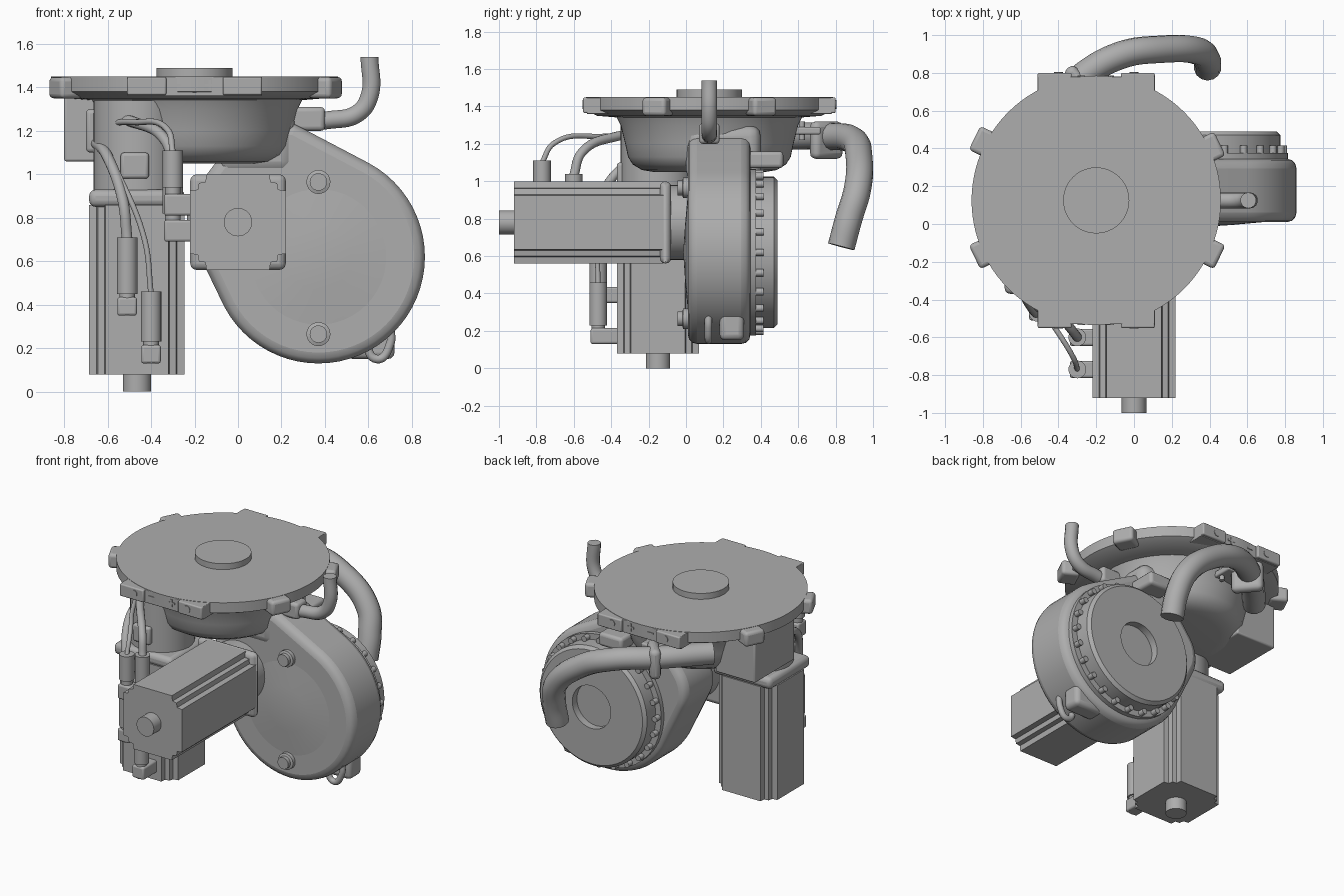
import bpy, bmesh, math
from mathutils import Vector, Matrix
from mathutils.geometry import convex_hull_2d

cube = bpy.data.objects.get("Cube")
if cube:
    bpy.data.objects.remove(cube)

grey = bpy.data.materials.new("machine_grey")
grey.use_nodes = True
GREY = (0.42, 0.42, 0.42, 1)
grey.diffuse_color = GREY
grey.node_tree.nodes["Principled BSDF"].inputs["Base Color"].default_value = GREY


def finish(name, bm, bevel=0, segs=3):
    bmesh.ops.recalc_face_normals(bm, faces=bm.faces)
    me = bpy.data.meshes.new(name)
    bm.to_mesh(me)
    bm.free()
    me.materials.append(grey)
    ob = bpy.data.objects.new(name, me)
    bpy.context.collection.objects.link(ob)
    if bevel:
        m = ob.modifiers.new("edge", "BEVEL")
        m.width, m.segments, m.limit_method = bevel, segs, "ANGLE"
        m.angle_limit = math.radians(40)
    return ob


def box(name, lo, hi, bevel=0, turn=0):
    lo, hi = Vector(lo), Vector(hi)
    bm = bmesh.new()
    m = Matrix.Translation((lo + hi) / 2) @ Matrix.Rotation(turn, 4, "Z") @ Matrix.Diagonal((hi - lo).to_4d())
    m[3][3] = 1
    bmesh.ops.create_cube(bm, size=1, matrix=m)
    return finish(name, bm, bevel)


def prism(name, pts, axis, a, b, bevel=0):
    """Extrude a 2D outline: axis Y takes (x, z), axis Z takes (x, y)."""
    bm = bmesh.new()
    place = (lambda p, t: (p[0], t, p[1])) if axis == "Y" else (lambda p, t: (p[0], p[1], t))
    f = bm.faces.new([bm.verts.new(place(p, a)) for p in pts])
    ext = bmesh.ops.extrude_face_region(bm, geom=[f])
    step = Vector(place((0, 0), b - a))
    bmesh.ops.translate(bm, vec=step, verts=[v for v in ext["geom"] if isinstance(v, bmesh.types.BMVert)])
    return finish(name, bm, bevel)


def lathe(name, profile, centre, axis="Z", steps=48):
    """Spin (radius, height) points about an axis through centre."""
    bm = bmesh.new()
    vs = [bm.verts.new((r, 0, h)) for r, h in profile]
    es = [bm.edges.new(p) for p in zip(vs, vs[1:])]
    bmesh.ops.spin(bm, geom=vs + es, cent=(0, 0, 0), axis=(0, 0, 1), angle=math.tau, steps=steps)
    bmesh.ops.remove_doubles(bm, verts=bm.verts, dist=1e-4)
    rot = Matrix.Rotation(-math.pi / 2, 4, "X") if axis == "Y" else Matrix.Identity(4)
    bmesh.ops.transform(bm, matrix=Matrix.Translation(centre) @ rot, verts=bm.verts)
    return finish(name, bm)


def rod(name, r, a, b, centre, axis="Z", steps=24):
    return lathe(name, [(0, a), (r, a), (r, b), (0, b)], centre, axis, steps)


def tube(name, pts, r):
    cu = bpy.data.curves.new(name, "CURVE")
    cu.dimensions, cu.bevel_depth, cu.bevel_resolution = "3D", r, 5
    cu.use_fill_caps, cu.resolution_u = True, 10
    sp = cu.splines.new("BEZIER")
    sp.bezier_points.add(len(pts) - 1)
    for bp, p in zip(sp.bezier_points, pts):
        bp.co = p
        bp.handle_left_type = bp.handle_right_type = "AUTO"
    cu.materials.append(grey)
    ob = bpy.data.objects.new(name, cu)
    bpy.context.collection.objects.link(ob)
    bpy.ops.object.select_all(action="DESELECT")
    ob.select_set(True)
    bpy.context.view_layer.objects.active = ob
    bpy.ops.object.convert(target="MESH")


def ring(cx, cy, r, n=64):
    return [(cx + r * math.cos(math.tau * i / n), cy + r * math.sin(math.tau * i / n)) for i in range(n)]


def motor_outline(cx, cy):
    quarter = [(.22, -.145), (.22, .145), (.185, .15), (.18, .18), (.15, .185)]
    pts = []
    for k in range(4):
        c, s = round(math.cos(k * math.pi / 2)), round(math.sin(k * math.pi / 2))
        pts += [(cx + c * x - s * y, cy + s * x + c * y) for x, y in quarter]
    return pts


# Round top plate with its bowl and centre boss
HUB = (-.2, .125, 0)
lathe("top_plate", [(0, 1.45), (.66, 1.45), (.66, 1.38), (.6, 1.35), (.48, 1.34), (0, 1.34)], HUB, steps=96)
lathe("bowl", [(0, 1.35), (.5, 1.35), (.475, 1.3), (.45, 1.2), (.435, 1.13), (.41, 1.09),
               (.36, 1.06), (.3, 1.05), (0, 1.05)], HUB, steps=64)
rod("centre_boss", .175, 1.44, 1.49, HUB, steps=48)

# Terminal bars on the front and back of the plate
for side, y0, y1 in (("front", -.53, -.3), ("back", .55, .78)):
    out = -1 if side == "front" else 1
    edge = y0 if out < 0 else y1
    box(side + "_terminal_bar", (-.51, y0, 1.36), (.11, y1, 1.448), .004)
    for x in (-.42, .02):
        box(side + "_terminal_pad", (x - .09, edge - .02, 1.365), (x + .09, edge + .02, 1.448), .008)
    for x in (-.4, 0):
        rod(side + "_terminal_screw", .024, -.024, .024, (x, edge, 1.41), "Y")
    for n, w, h in (("minus", .02, .005), ("plus", .025, .006), ("plus", .006, .025)):
        x = -.28 if n == "minus" else -.13
        box(f"{side}_{n}_mark", (x - w, edge - .005, 1.41 - h), (x + w, edge + .005, 1.41 + h))

# Small lugs around the plate rim
for i, (x, y, a) in enumerate(((-.79, .43, -.45), (-.79, -.15, .45), (.4, .4, .45), (.4, -.15, -.45))):
    box("rim_lug", (x - .06, y - .07, 1.35), (x + .06, y + .07, 1.448), .02, a)

# Gear housing: rounded outline around the wheel, motor seat and neck
GX, GZ = .37, .62
pts = ring(GX, GZ, .49) + ring(0, .8, .235) + ring(.13, 1.08, .17) + ring(.25, 1.18, .05)
prism("gear_housing", [pts[i] for i in convex_hull_2d(pts)], "Y", .01, .345, .05)
lathe("housing_dome", [(0, -.015), (.15, -.005), (.42, .02)], (GX, 0, GZ), "Y")
box("housing_neck", (-.1, .0, 1.0), (.26, .4, 1.3), .06)
for z in (.965, .265):
    lathe("cover_plug", [(.055, .03), (.055, -.015), (.04, -.02), (.04, -.045), (0, -.045)], (GX, 0, z), "Y", 32)

# Bolted output wheel on the back, with a sunk centre
lathe("output_wheel", [(.445, .3), (.445, .375), (.405, .375), (.405, .47), (.385, .49), (.145, .49),
                       (.145, .44), (0, .44)], (GX, 0, GZ), "Y", 72)
for k in range(24):
    a = math.tau * k / 24
    rod("wheel_bolt", .019, .36, .415, (GX + .422 * math.cos(a), 0, GZ + .422 * math.sin(a)), "Y", 12)
box("wheel_lug", (.12, .3, 1.07), (.3, .52, 1.16), .02)
box("housing_foot", (.5, .18, .15), (.72, .31, .35), .03)
tube("lifting_eye", [(.58, .12, .26), (.64, .12, .15), (.7, .12, .22), (.7, .12, .3)], .02)

# Horizontal drive motor
prism("drive_motor", motor_outline(0, .78), "Y", -.92, -.12)
box("drive_motor_flange", (-.22, -.14, .56), (.22, -.08, 1.0), .03)
rod("drive_motor_seat", .2, -.09, .05, (0, 0, .78), "Y", 40)
rod("drive_motor_cap", .065, -1.0, -.9, (0, 0, .78), "Y", 32)

# Vertical steering motor
MX, MY = -.465, -.15
prism("steering_motor", motor_outline(MX, MY), "Z", .08, .86)
box("steering_motor_flange", (MX - .22, MY - .22, .85), (MX + .22, MY + .22, .93), .03)
rod("steering_motor_seat", .2, .92, 1.34, (MX, MY, 0), steps=40)
rod("steering_motor_cap", .065, 0, .1, (MX, MY, 0), steps=32)
box("seat_cover", (-.54, -.37, .98), (-.41, -.3, 1.1), .015)

# Junction box below the plate
box("junction_box", (-.8, -.03, 1.06), (-.5, .4, 1.36), .01)
box("cable_entry", (-.7, -.14, 1.1), (-.6, 0, 1.3), .02)

# Plug connectors with elbows into the motors
for x, y, z0, z1 in ((-.51, -.47, .35, .71), (-.4, -.47, .13, .46), (-.3, -.77, .84, 1.11), (-.3, -.6, .72, 1.04)):
    rod("plug", .047, z0 + .1, z1, (x, y, 0))
    rod("plug_tip", .036, z0, z0 + .12, (x, y, 0))
    if y > -.5:
        box("plug_elbow", (x - .045, y - .04, z0), (x + .045, -.34, z0 + .085), .012)
    else:
        box("plug_elbow", (x - .04, y - .045, z0 - .03), (-.19, y + .045, z0 + .07), .012)

# Cables from the plugs up to the box
tube("steering_power_cable", [(-.51, -.47, .7), (-.53, -.46, .88), (-.6, -.33, 1.08), (-.66, -.1, 1.15)], .025)
tube("steering_signal_cable", [(-.4, -.47, .45), (-.43, -.47, .7), (-.56, -.4, 1.02), (-.66, -.1, 1.2)], .013)
tube("drive_signal_cable", [(-.3, -.77, 1.1), (-.32, -.71, 1.2), (-.48, -.45, 1.24), (-.66, -.1, 1.22)], .014)
tube("drive_power_cable", [(-.3, -.6, 1.03), (-.33, -.56, 1.15), (-.48, -.37, 1.24), (-.66, -.1, 1.26)], .025)

# Upright pipe on the side of the neck
tube("upright_pipe", [(.2, .125, 1.24), (.42, .125, 1.25), (.55, .125, 1.28), (.605, .125, 1.36), (.605, .125, 1.54)], .042)
box("pipe_socket", (.24, .07, 1.2), (.4, .18, 1.31), .02)

# Thick hose held by a clamp
tube("hose", [(-.55, .5, 1.24), (-.3, .76, 1.24), (-.08, .89, 1.22), (.14, .925, 1.13),
              (.34, .915, .95), (.385, .87, .8), (.39, .83, .65)], .073)
box("hose_clamp", (-.32, .65, 1.12), (-.25, .85, 1.32), .03, .7)
box("clamp_bracket", (-.34, .5, 1.25), (-.16, .72, 1.29), .01)
box("clamp_hanger", (-.3, .52, 1.27), (-.2, .6, 1.36))
for x in (-.31, -.19):
    rod("clamp_screw", .016, 1.22, 1.32, (x, .62, 0), steps=12)

# Smooth shading with sharp edges kept
for ob in bpy.context.scene.objects:
    ob.select_set(ob.type == "MESH")
    if ob.type == "MESH":
        bpy.context.view_layer.objects.active = ob
bpy.ops.object.shade_smooth_by_angle(angle=math.radians(35))
